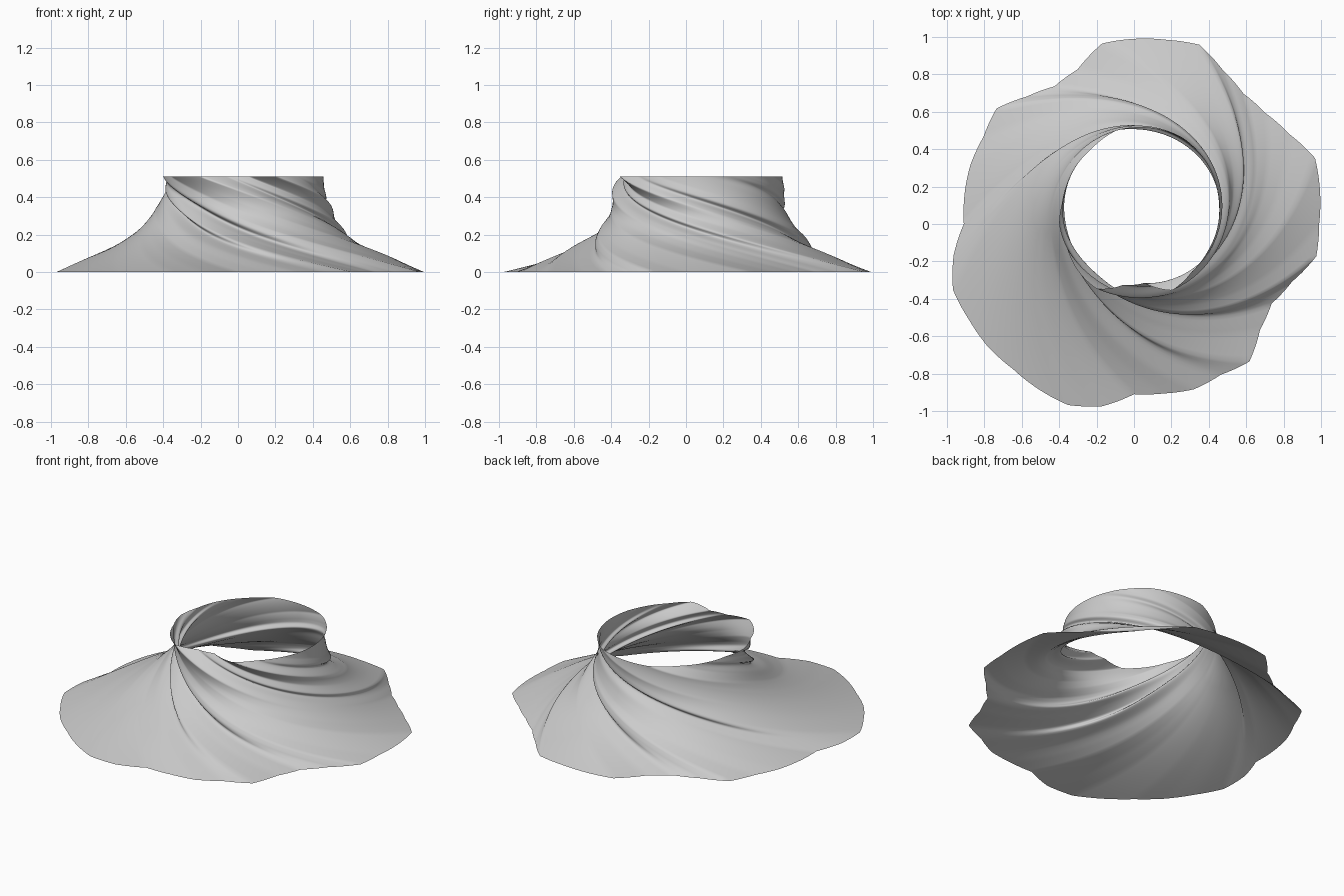
import bpy
import bmesh
from math import sin, cos, tau, radians, exp

default_cube = bpy.data.objects.get("Cube")
if default_cube:
    bpy.data.objects.remove(default_cube, do_unlink=True)

HEIGHT = 0.51
COLUMNS = 180
ROWS = 40

# Ragged hem radii and top rim radii, in hundredths, evenly spaced counter-clockwise
HEM = [99, 101, 103, 96, 92, 91, 95, 102, 100, 99, 98, 88,
       85, 89, 96, 93, 93, 92, 91, 98, 103, 102, 102, 101,
       102, 103, 99, 91, 92, 94, 93, 96, 88, 85, 90, 99]
RIM = [45, 48, 51, 53, 52, 51, 46, 43, 40,
       40, 38, 39, 40, 33, 32, 41, 40, 42]

# Sharp pleats: start angle on the hem and depth
PLEATS = [(302, 0.045), (190, 0.03), (122, 0.035), (64, 0.035), (333, 0.04)]


def around(table, angle):
    """Radius from a closed table at an angle."""
    place = (angle / tau * len(table)) % len(table)
    first = int(place) % len(table)
    part = place - int(place)
    return (table[first] * (1 - part) + table[(first + 1) % len(table)] * part) / 100


def twist(t):
    """Swirl of a pleat line between the hem and height t."""
    return radians(110 * t + 55 * t * t)


def collar(angle):
    """Round neck, set slightly off centre."""
    return 0.44 + 0.03 * cos(angle) + 0.08 * sin(angle)


def pleat_depth(start, t):
    """Narrow grooves that fade out at the hem and the rim."""
    total = 0
    for degrees, depth in PLEATS:
        gap = (start - radians(degrees) + tau / 2) % tau - tau / 2
        width = 0.08 if gap > 0 else 0.16
        total += depth * exp(-(gap / width) ** 2)
    return total * sin(t * tau / 2)


def surface_point(start, t):
    angle = start - twist(t)
    last = start - twist(1)
    flare = (1 - t) ** 2.8
    radius = around(HEM, start) * flare + collar(angle) * (1 - flare)
    radius += (around(RIM, last) - collar(last)) * t * t
    radius -= pleat_depth(start, t)
    return radius * cos(angle), radius * sin(angle), HEIGHT * t


# Grey cloth colour
grey = bpy.data.materials.new("light_grey")
grey.use_nodes = True
colour = (0.6, 0.6, 0.6, 1)
grey.diffuse_color = colour
grey.node_tree.nodes["Principled BSDF"].inputs["Base Color"].default_value = colour

# Twisted open skirt
bm = bmesh.new()
rings = []
for row in range(ROWS + 1):
    rings.append([bm.verts.new(surface_point(tau * column / COLUMNS, row / ROWS))
                  for column in range(COLUMNS)])
for lower, upper in zip(rings, rings[1:]):
    for column in range(COLUMNS):
        after = (column + 1) % COLUMNS
        face = bm.faces.new((lower[column], lower[after], upper[after], upper[column]))
        face.smooth = True

mesh = bpy.data.meshes.new("twisted_skirt")
bm.to_mesh(mesh)
bm.free()
mesh.materials.append(grey)
skirt = bpy.data.objects.new("twisted_skirt", mesh)
bpy.context.collection.objects.link(skirt)
